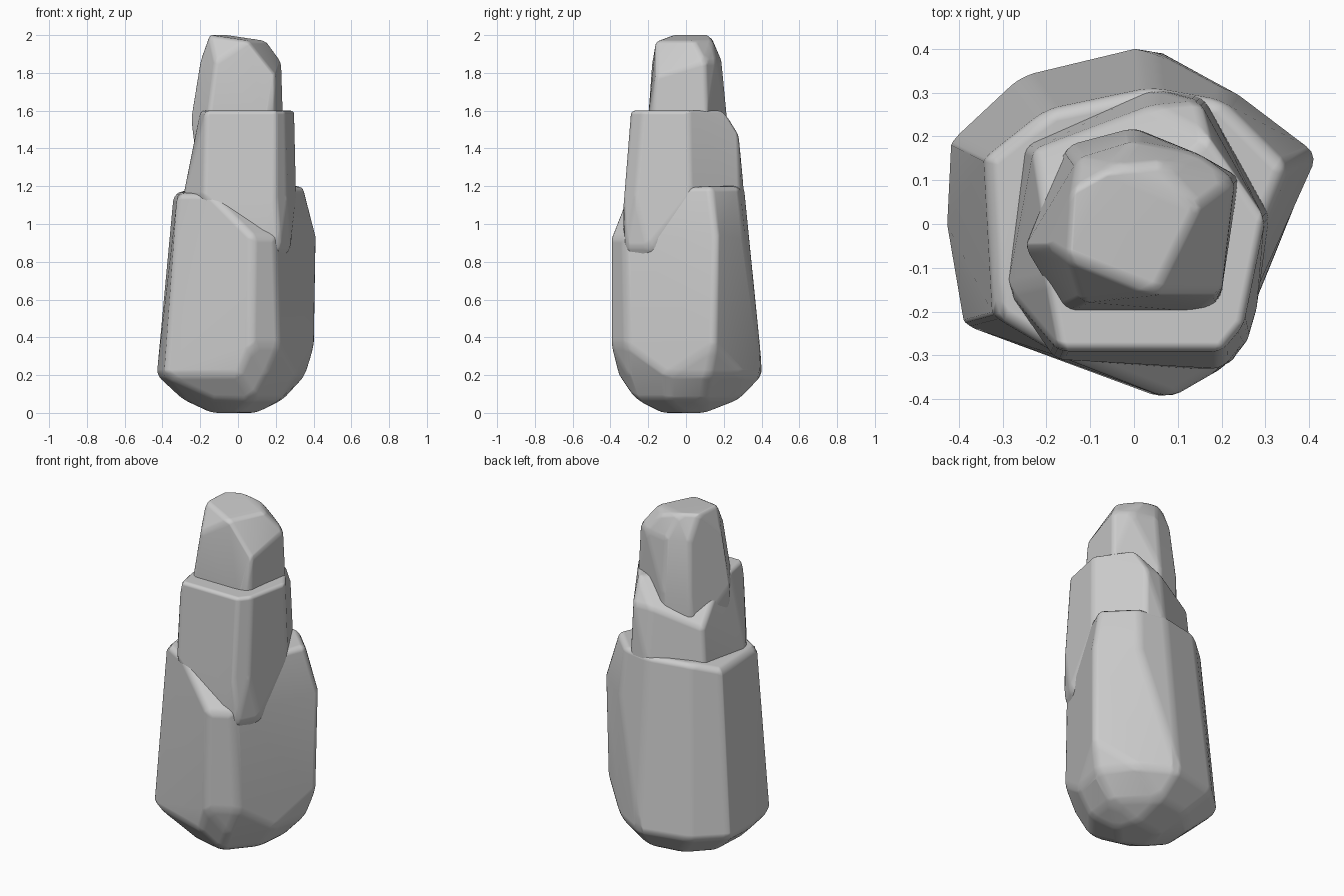
import bpy
import bmesh
import math

default_cube = bpy.data.objects.get("Cube")
if default_cube:
    bpy.data.objects.remove(default_cube, do_unlink=True)


def make_material(name, color):
    material = bpy.data.materials.new(name)
    material.use_nodes = True
    material.diffuse_color = color
    shader = next(n for n in material.node_tree.nodes if n.type == "BSDF_PRINCIPLED")
    shader.inputs["Base Color"].default_value = color
    return material


stone_grey = make_material("stone grey", (0.6, 0.6, 0.6, 1))


def ring(height, *corners):
    """Corners of one level of a stone, given in hundredths of a unit."""
    return [(x / 100, y / 100, height / 100) for x, y in corners]


def stone(name, rings, edge_width):
    """Wrap the rings in a convex skin and soften the chiselled edges."""
    bm = bmesh.new()
    for level in rings:
        for corner in level:
            bm.verts.new(corner)
    bmesh.ops.convex_hull(bm, input=list(bm.verts), use_existing_faces=False)
    loose = [v for v in bm.verts if not v.link_faces]
    bmesh.ops.delete(bm, geom=loose, context="VERTS")

    # Merge almost coplanar triangles into broad facets
    bmesh.ops.dissolve_limit(bm, angle_limit=math.radians(6),
                             verts=list(bm.verts), edges=list(bm.edges))
    bmesh.ops.recalc_face_normals(bm, faces=list(bm.faces))
    for face in bm.faces:
        face.smooth = True

    mesh = bpy.data.meshes.new(name)
    bm.to_mesh(mesh)
    bm.free()
    mesh.materials.append(stone_grey)
    obj = bpy.data.objects.new(name, mesh)
    bpy.context.scene.collection.objects.link(obj)

    bevel = obj.modifiers.new("soft edges", "BEVEL")
    bevel.width = edge_width
    bevel.segments = 3
    bevel.limit_method = "ANGLE"
    bevel.angle_limit = math.radians(12)
    bevel.use_clamp_overlap = True
    bevel.harden_normals = True
    return obj


# Wide base stone with a rounded underside and a shoulder that dips at the front
base_foot = ring(0, (-14, -6), (0, -13), (10, -2), (6, 10), (-10, 8))
base_curve = ring(7, (-29, -8), (-13, -22), (8, -27), (22, -10), (24, 10),
                  (5, 28), (-15, 25), (-28, 12))
base_belly = ring(20, (-42, 19), (-43, 0), (-39, -23), (0, -36), (15, -31),
                  (31, -10), (36, 12), (22, 30), (3, 41), (-26, 34))
base_wall = ring(36, (7, -40), (22, -32), (41, 15))
base_shoulder = ring(93, (8, -40), (20, -33), (42, 16), (22, 31))
base_left_rim = ring(116, (-32, -21), (-34, 15), (-15, -31))
base_back_rim = ring(120, (35, 13), (31, 3), (20, 28), (4, 31), (-20, 26))
stone("base_stone", [base_foot, base_curve, base_belly, base_wall,
                     base_shoulder, base_left_rim, base_back_rim], 0.03)

# Middle stone, rooted in the base and sloping down at the back
middle_root = ring(70, (-10, -15), (15, -25), (20, 10), (-10, 15))
middle_toe = ring(88, (10, -33), (22, -32), (28, -20))
middle_waist = ring(115, (-29, -15), (-18, -31), (20, -33), (26, -27),
                    (31, 2), (16, 29), (4, 31), (-25, 18))
middle_back = ring(147, (15, 28), (4, 27))
middle_corner = ring(138, (-23, 17))
middle_left = ring(150, (-21, 5))
middle_top = ring(160, (-17, -29), (20, -29), (25, -23), (30, 1), (17, 20), (-20, -13))
stone("middle_stone", [middle_root, middle_toe, middle_waist, middle_back,
                       middle_corner, middle_left, middle_top], 0.02)

# Small top stone with a slanted cap and one broad chipped corner
top_root = ring(130, (-22, -8), (-10, -17), (20, -18), (23, 10), (0, 22), (-16, 17))
top_waist = ring(155, (-25, -5), (-16, -20), (16, -20), (22, -12),
                 (24, 11), (0, 22), (-15, 18))
top_chip = ring(178, (20, -16))
top_shoulder = ring(186, (23, 10), (-20, -5), (-12, -18), (-13, 15), (0, 19), (15, 16))
cap_low = ring(197, (15, 4), (6, 14), (5, -16))
cap_high = ring(200, (-15, -8), (-14, 8), (-5, 13))
stone("top_stone", [top_root, top_waist, top_chip, top_shoulder,
                    cap_low, cap_high], 0.02)
